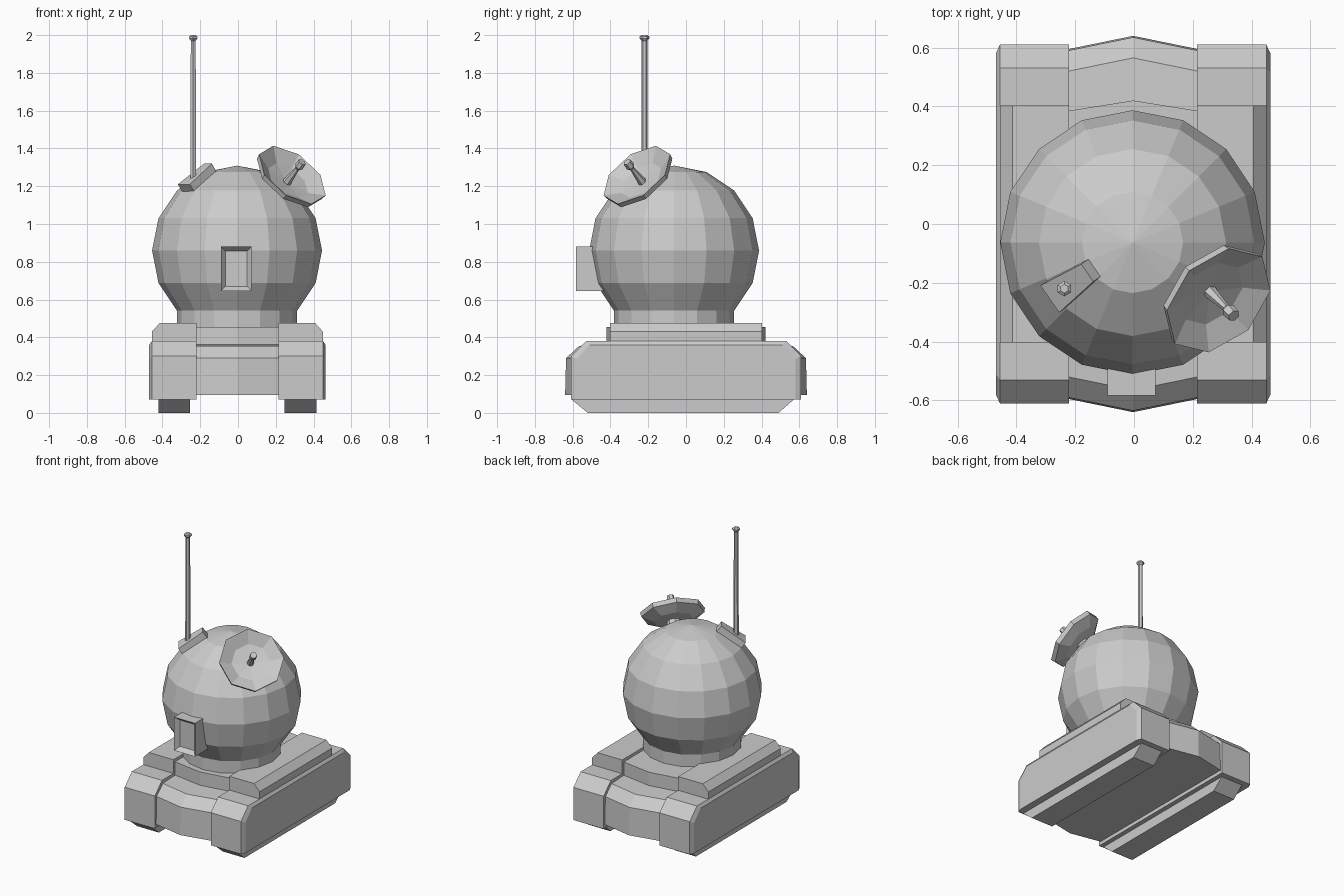
import bpy, bmesh, math
from mathutils import Matrix, Vector

if "Cube" in bpy.data.objects:
    bpy.data.objects.remove(bpy.data.objects["Cube"])

AXIS_X = -0.003


def finish(name, bm, matrix=None, mirror=False):
    bmesh.ops.recalc_face_normals(bm, faces=bm.faces)
    mesh = bpy.data.meshes.new(name)
    bm.to_mesh(mesh)
    bm.free()
    obj = bpy.data.objects.new(name, mesh)
    bpy.context.collection.objects.link(obj)
    obj.matrix_world = matrix or Matrix.Translation((AXIS_X, 0, 0))
    if mirror:
        obj.modifiers.new("Mirror", 'MIRROR')
    return obj


def loft(name, sections, matrix=None, mirror=False):
    """Join equal-length closed rings of points and cap the ends."""
    bm = bmesh.new()
    rings = [[bm.verts.new(p) for p in s] for s in sections]
    n = len(rings[0])
    for a, b in zip(rings, rings[1:]):
        for i in range(n):
            j = (i + 1) % n
            bm.faces.new((a[i], a[j], b[j], b[i]))
    bm.faces.new(rings[0])
    bm.faces.new(rings[-1])
    return finish(name, bm, matrix, mirror)


def lathe(name, profile, sides, matrix):
    """Revolve (radius, height) points; closed by small end caps."""
    return loft(name, [[(r * math.cos(2 * math.pi * i / sides),
                         r * math.sin(2 * math.pi * i / sides), z)
                        for i in range(sides)] for r, z in profile], matrix)


def side_section(x, half):
    """Front/back symmetric outline at x, from its (y, z) half, bottom up."""
    pts = half + [(-y, z) for y, z in reversed(half)]
    return [(x, y, z) for y, z in pts]


# Track pods with bevelled outer plate
outer = [(0.61, 0.07), (0.61, 0.30), (0.53, 0.38)]
plate = [(0.58, 0.07), (0.58, 0.285), (0.51, 0.36)]
loft("track_pod", [side_section(0.218, outer), side_section(0.453, outer),
                   side_section(0.467, plate)], mirror=True)

# Raised fenders on the pods, chamfered along the outside
fender = [(0.218, 0.36), (0.218, 0.477), (0.41, 0.477), (0.453, 0.43), (0.453, 0.36)]
loft("fender", [[(x, y, z) for x, z in fender] for y in (-0.403, 0.403)], mirror=True)

# Treads
tread = [(-0.605, 0.07), (-0.52, 0), (0.49, 0), (0.57, 0.07)]
loft("tread", [[(x, y, z) for y, z in tread] for x in (0.25, 0.418)], mirror=True)

# Centre hull, pointed at both ends
hull = [(0.64, 0.095), (0.635, 0.29), (0.565, 0.355), (0.42, 0.362), (0.42, 0.456)]
edge = [(y - 0.045, z) for y, z in hull]
edge[-1] = (0.385, 0.456)
edge[-2] = (0.385, 0.362)
loft("centre_hull", [side_section(-0.22, edge), side_section(0, hull),
                     side_section(0.22, edge)])

# Ball body with neck
R = 0.45
profile = [(0.318, -0.42)]
profile += [(R * math.cos(math.radians(a)), R * math.sin(math.radians(a)))
            for a in (-45, -22.5, 0, 22.5, 45, 67.5)] + [(0.0005, R)]
lathe("ball_body", profile, 16, Matrix.Translation((-0.005, -0.063, 0.859)))

# Front sensor box with recessed window
bm = bmesh.new()
bmesh.ops.create_cube(bm, size=1, matrix=Matrix.Translation((-0.009, -0.483, 0.763))
                      @ Matrix.Diagonal((0.163, 0.2, 0.235, 1)))
front = min(bm.faces, key=lambda f: f.calc_center_median().y)
bmesh.ops.inset_region(bm, faces=[front], thickness=0.035)
bmesh.ops.translate(bm, verts=front.verts, vec=(0, 0.03, 0))
finish("sensor_box", bm, Matrix.Identity(4))

# Tapered antenna mount, tilted to lie on the ball


def frame(origin, x_axis, normal):
    n = Vector(normal).normalized()
    u = Vector(x_axis).normalized()
    m = Matrix((u, n.cross(u), n)).transposed().to_4x4()
    m.translation = origin
    return m


tilt = math.radians(35)
flat = Vector((-0.82, -0.572, 0)).normalized()
down = flat * math.cos(tilt) - Vector((0, 0, math.sin(tilt)))
up = flat * math.sin(tilt) + Vector((0, 0, math.cos(tilt)))
mount = [(-0.1, -0.036), (0.09, -0.056), (0.09, 0.056), (-0.1, 0.036)]
loft("antenna_mount", [[(x, y, z) for x, y in mount] for z in (-0.08, 0)],
     frame((-0.226, -0.213, 1.262), down, up))

# Antenna rod with tip
lathe("antenna", [(0.017, 1.2), (0.015, 1.97), (0.026, 1.983), (0.026, 1.992), (0.015, 2.0)],
      6, Matrix.Translation((-0.237, -0.22, 0)) @ Matrix.Rotation(math.pi / 6, 4, 'Z'))

# Dish, feed horn and stem along one axis
dish = frame((0.288, -0.26, 1.26), (1, 1, 0), (0.52, -0.52, 0.68))
lathe("dish", [(0.05, -0.075), (0.13, -0.07), (0.205, -0.03), (0.21, 0),
               (0.125, -0.045), (0.0005, -0.058)], 8, dish)
lathe("dish_feed", [(0.024, -0.06), (0.012, 0.05), (0.025, 0.065), (0.022, 0.1)], 6, dish)
lathe("dish_stem", [(0.068, -0.19), (0.042, -0.065)], 8, dish)
